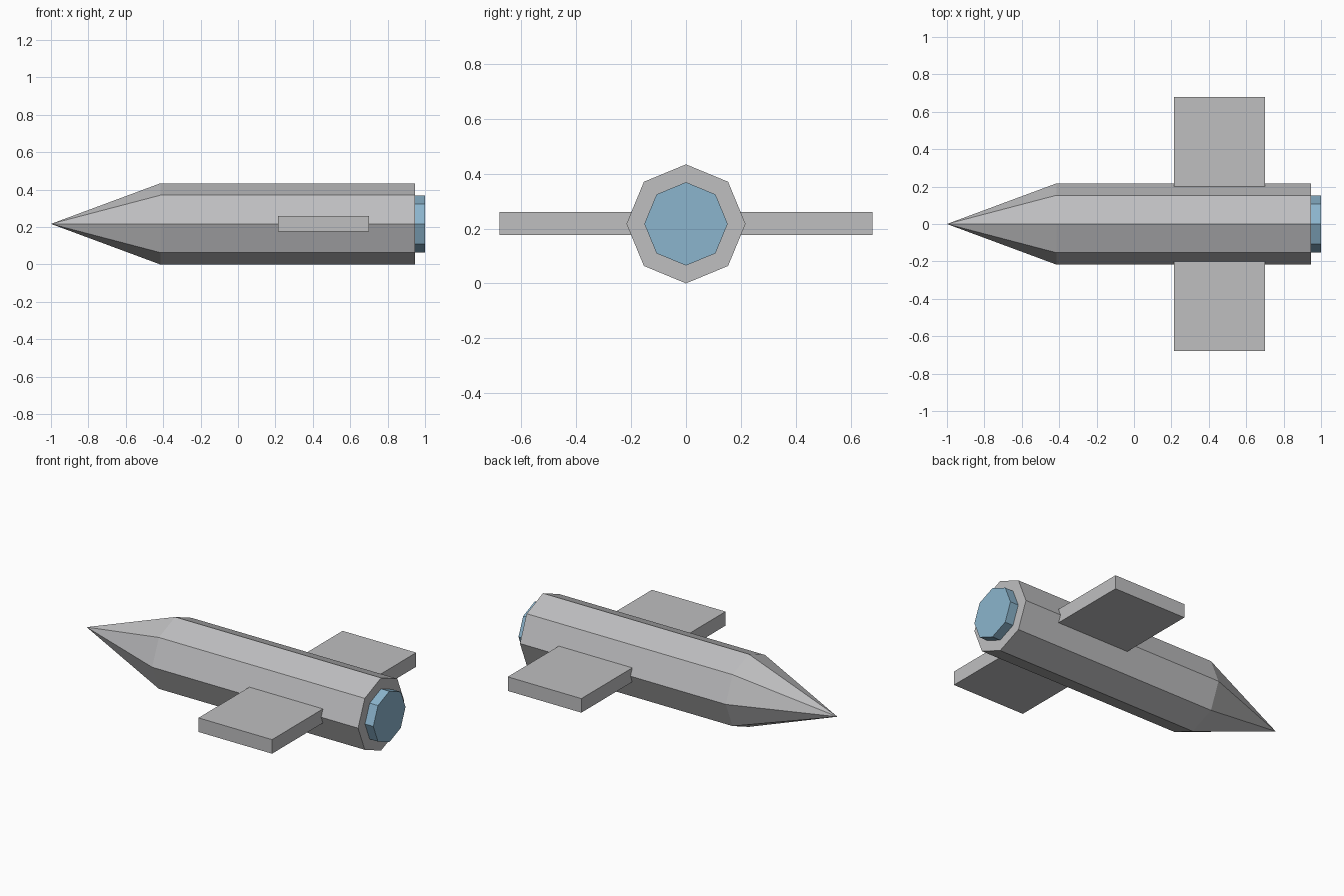
import bpy, bmesh, math

if "Cube" in bpy.data.objects:
    bpy.data.objects.remove(bpy.data.objects["Cube"])

AXIS_Z = 0.217   # height of the fuselage centre line


def material(name, color):
    m = bpy.data.materials.new(name)
    m.diffuse_color = (*color, 1)
    m.use_nodes = True
    m.node_tree.nodes["Principled BSDF"].inputs["Base Color"].default_value = m.diffuse_color
    return m


def finish(name, bm, mat):
    bmesh.ops.recalc_face_normals(bm, faces=bm.faces)
    mesh = bpy.data.meshes.new(name)
    bm.to_mesh(mesh)
    bm.free()
    mesh.materials.append(mat)
    ob = bpy.data.objects.new(name, mesh)
    bpy.context.collection.objects.link(ob)
    return ob


def octagon(bm, x, r):
    return [bm.verts.new((x, r * math.sin(i * math.pi / 4),
                          AXIS_Z + r * math.cos(i * math.pi / 4))) for i in range(8)]


def bridge(bm, a, b):
    for i in range(8):
        j = (i + 1) % 8
        bm.faces.new((a[i], a[j], b[j], b[i]))


grey = material("hull grey", (0.52, 0.52, 0.53))
blue = material("engine blue", (0.26, 0.46, 0.61))

# Fuselage: octagonal tube with a pointed nose
bm = bmesh.new()
front, back = octagon(bm, -0.415, 0.217), octagon(bm, 0.945, 0.217)
bridge(bm, front, back)
bm.faces.new(back)
tip = bm.verts.new((-1, 0, AXIS_Z))
for i in range(8):
    bm.faces.new((tip, front[i], front[(i + 1) % 8]))
finish("fuselage", bm, grey)

# Engine: short octagonal plug at the tail
bm = bmesh.new()
inner, outer = octagon(bm, 0.945, 0.152), octagon(bm, 1.0, 0.152)
bridge(bm, inner, outer)
bm.faces.new(outer)
bm.faces.new(inner)
finish("engine", bm, blue)

# Wings: a flat slab on each side, rooted inside the fuselage
for side, name in ((-1, "front_wing"), (1, "back_wing")):
    bm = bmesh.new()
    bmesh.ops.create_cube(bm, size=1)
    for v in bm.verts:
        v.co = (0.458 + v.co.x * 0.486,
                side * (0.41 + v.co.y * 0.54),
                AXIS_Z + 0.001 + v.co.z * 0.084)
    finish(name, bm, grey)
